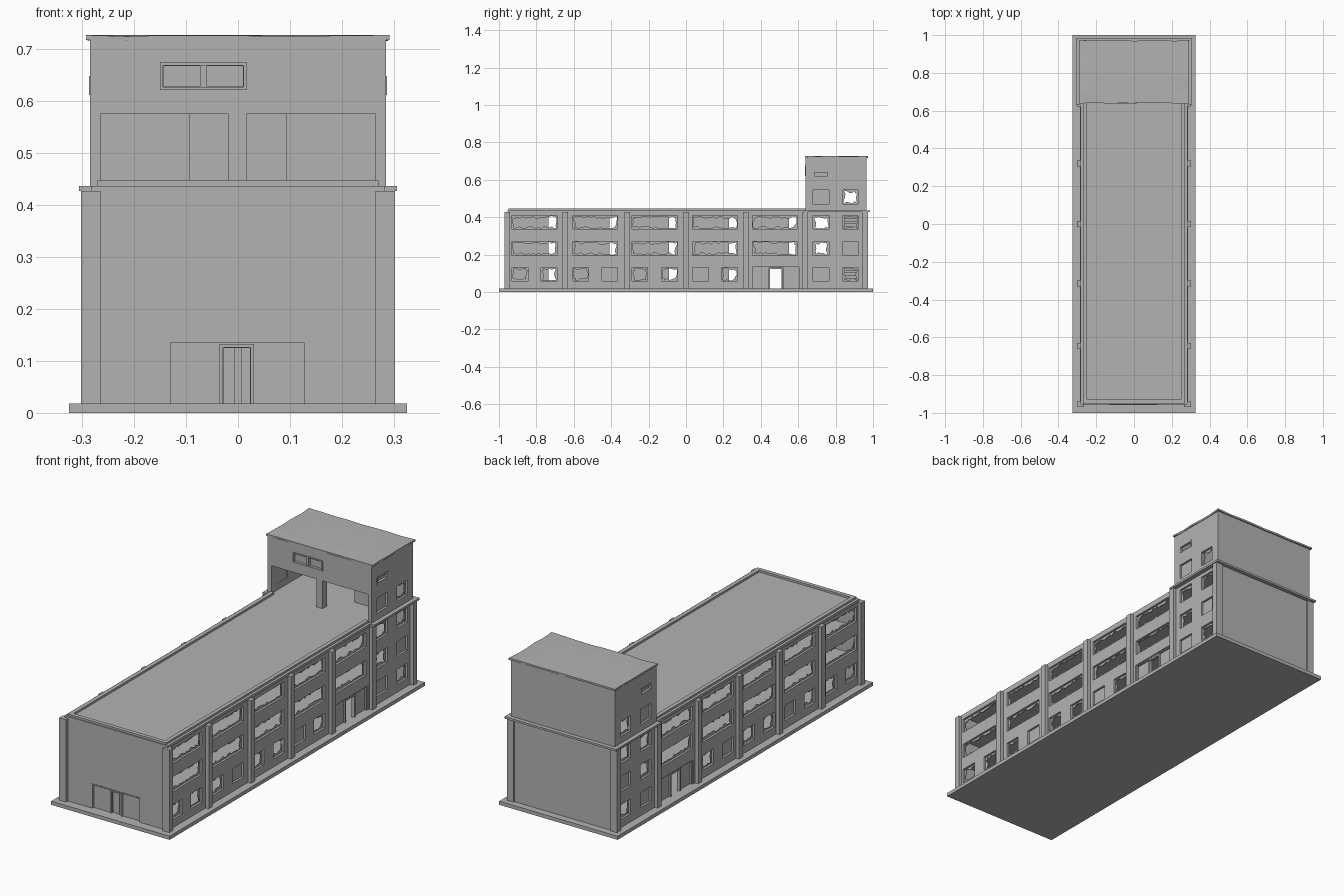
import bpy, bmesh, random
from mathutils import Vector

random.seed(4)
if "Cube" in bpy.data.objects:
    bpy.data.objects.remove(bpy.data.objects["Cube"])

concrete = bpy.data.materials.new("grey concrete")
GREY = (0.45, 0.45, 0.45, 1)
concrete.use_nodes = True
concrete.diffuse_color = GREY
concrete.node_tree.nodes["Principled BSDF"].inputs["Base Color"].default_value = GREY


def finish(name, bm, thick=0, mirror=False):
    """Turn a bmesh into an object, optionally thickened and mirrored across x."""
    bmesh.ops.recalc_face_normals(bm, faces=bm.faces)
    mesh = bpy.data.meshes.new(name)
    bm.to_mesh(mesh)
    bm.free()
    ob = bpy.data.objects.new(name, mesh)
    bpy.context.collection.objects.link(ob)
    mesh.materials.append(concrete)
    if thick:
        m = ob.modifiers.new("thickness", 'SOLIDIFY')
        m.thickness, m.offset = thick, 0
    if mirror:
        m = ob.modifiers.new("mirror", 'MIRROR')
        m.use_mirror_merge = False
    return ob


def boxes(name, spans, mirror=False):
    """One object of axis-aligned boxes given as x, y and z spans."""
    bm = bmesh.new()
    for span in spans:
        lo, hi = Vector(span[0::2]), Vector(span[1::2])
        for v in bmesh.ops.create_cube(bm, size=1)["verts"]:
            v.co = (lo + hi) / 2 + v.co * (hi - lo)
    return finish(name, bm, mirror=mirror)


def place(axis, at, u, z):
    return (at, u, z) if axis == "x" else (u, at, z)


def wall(name, axis, at, area, holes=(), thick=0.02, mirror=False):
    """Upright wall facing the axis, with rectangular openings left out."""
    us = sorted({area[0], area[1], *(e for h in holes for e in h[:2])})
    zs = sorted({area[2], area[3], *(e for h in holes for e in h[2:])})
    bm = bmesh.new()
    grid = [[bm.verts.new(place(axis, at, u, z)) for z in zs] for u in us]
    for i in range(len(us) - 1):
        for j in range(len(zs) - 1):
            u, z = (us[i] + us[i + 1]) / 2, (zs[j] + zs[j + 1]) / 2
            if not any(h[0] < u < h[1] and h[2] < z < h[3] for h in holes):
                bm.faces.new((grid[i][j], grid[i + 1][j], grid[i + 1][j + 1], grid[i][j + 1]))
    loose = [v for v in bm.verts if not v.link_faces]
    bmesh.ops.delete(bm, geom=loose, context='VERTS')
    return finish(name, bm, thick, mirror)


def frame(axis, at, depth, rect, w):
    """Box spans of a door or window frame lying inside a rectangle."""
    a, b, c, d = rect
    bars = [(a, a + w, c, d), (b - w, b, c, d), (a + w, b - w, d - w, d)]
    if c > BASE:
        bars.append((a + w, b - w, c, c + w))
    if axis == "x":
        return [(at, at + depth, *bar) for bar in bars]
    return [(*bar[:2], at, at + depth, *bar[2:]) for bar in bars]


def jagged_panes(name, x, rects):
    """Thin ragged remains around the edge of each broken window."""
    bm = bmesh.new()
    for a, b, c, d in rects:
        n = max(4, int((b - a) / 0.014))
        edge = [(a + (b - a) * i / n, c) for i in range(n)]
        edge += [(b, c + (d - c) * i / 4) for i in range(4)]
        edge += [(b - (b - a) * i / n, d) for i in range(n)]
        edge += [(a, d - (d - c) * i / 4) for i in range(4)]
        ring = []
        for u, z in edge:
            r = random.choice((0.002, 0.005, 0.009, 0.014)) + random.uniform(0, 0.003)
            inner = (min(max(u, a + r), b - r), min(max(z, c + r), d - r))
            ring.append((bm.verts.new((x, u, z)), bm.verts.new((x, *inner))))
        for (p, q), (s, t) in zip(ring, ring[1:] + ring[:1]):
            bm.faces.new((p, s, t, q))
    return finish(name, bm, 0.004, True)


BASE, CORNICE, TOP = 0.018, 0.427, 0.718
PILASTERS = [-0.955, -0.645, -0.315, 0.0, 0.32, 0.638, 0.957]
BAYS = [(-0.93, -0.69), (-0.605, -0.365), (-0.29, -0.045), (0.035, 0.275), (0.355, 0.595)]
ROWS = [(0.058, 0.132), (0.196, 0.27), (0.336, 0.408)]
TOWER_PAIR = [(0.68, 0.765), (0.84, 0.92)]

# Ground slab, storeys and lower roof
boxes("ground_slab", [(-0.325, 0.325, -1, 1, 0, BASE)])
boxes("storey_floors", [(-0.268, 0.268, -0.94, 0.95, z, z + 0.012) for z in (0.155, 0.295)])
boxes("main_roof", [(-0.283, 0.283, -0.955, 0.965, 0.425, 0.437)])
boxes("roof_parapet", [(-0.27, 0.27, -0.95, -0.93, 0.437, 0.447),
                       (-0.27, -0.25, -0.93, 0.64, 0.437, 0.447),
                       (0.25, 0.27, -0.93, 0.64, 0.437, 0.447)])
boxes("pilasters", [(0.265, 0.302, y - 0.015, y + 0.015, BASE, CORNICE) for y in PILASTERS], True)

# Window layout of one long side: broken ones and boarded ones
broken, boarded = [], []
for row in (1, 2):
    broken += [(*bay, *ROWS[row]) for bay in BAYS]
for i, (a, b) in enumerate(BAYS[:4]):
    for k, span in enumerate([(a, a + 0.085), (b - 0.085, b)]):
        (boarded if (i, k) in ((1, 1), (3, 0)) else broken).append((*span, *ROWS[0]))
for row in range(3):
    for k, span in enumerate(TOWER_PAIR):
        (boarded if (row, k) in ((0, 0), (1, 1)) else broken).append((*span, *ROWS[row]))
side_portal = (0.35, 0.61, BASE, 0.138)
side_door = (0.45, 0.51, BASE, 0.125)

# Long side walls
wall("side_walls", "x", 0.275, (-0.955, 0.965, BASE, 0.426), broken + boarded + [side_portal], mirror=True)
jagged_panes("broken_windows", 0.272, broken)
boxes("boarded_windows", [(0.266, 0.274, *r) for r in boarded], True)
wall("side_entrance_panel", "x", 0.268, side_portal, [side_door], 0.006, True)
boxes("side_entrance_frames", frame("x", 0.27, 0.01, side_portal, 0.005)
      + frame("x", 0.268, 0.012, (0.44, 0.52, BASE, 0.132), 0.008), True)

# Front wall with its entrance, and back wall
portal = (-0.13, 0.127, BASE, 0.14)
door = (-0.028, 0.023, BASE, 0.125)
wall("front_wall", "y", -0.945, (-0.283, 0.283, BASE, 0.426), [portal])
wall("front_entrance_panel", "y", -0.941, portal, [door], 0.006)
boxes("front_door", [(-0.028, 0.023, -0.937, -0.932, BASE, 0.125)])
boxes("front_entrance_frame", frame("y", -0.95, 0.01, (-0.036, 0.031, BASE, 0.133), 0.007)
      + [(-0.13, 0.127, -0.957, -0.94, 0.135, 0.14)])
wall("back_wall", "y", 0.955, (-0.285, 0.285, BASE, TOP))

# Inner dividing wall with doorways
gaps = [(b - 0.045, b + 0.005, BASE, 0.42) for a, b in BAYS]
wall("dividing_wall", "x", 0, (-0.94, 0.64, BASE, 0.426), gaps + [(0.44, 0.52, BASE, 0.126)], 0.015)

# Stair flights inside the tower
boxes("stairs", [(-0.2 + 0.04 * i, -0.16 + 0.04 * i, 0.84, 0.94, z + 0.0138 * i, z + 0.0138 * (i + 1))
                 for z in (BASE, 0.307) for i in range(9 if z > BASE else 10)])

# Cornice around the tower
boxes("tower_cornice", [(-0.306, 0.306, 0.63, 0.64, CORNICE, 0.437),
                        (-0.306, 0.306, 0.96, 0.985, CORNICE, 0.437),
                        (0.27, 0.306, 0.64, 0.96, CORNICE, 0.437),
                        (-0.306, -0.27, 0.64, 0.96, CORNICE, 0.437)])

# Upper tower walls
upper_broken = [(0.84, 0.92, 0.47, 0.545)]
upper_boarded = [(0.68, 0.765, 0.47, 0.545)]
vent = (0.678, 0.765, 0.612, 0.648)
wall("tower_side_walls", "x", 0.275, (0.64, 0.965, 0.437, TOP), upper_broken + upper_boarded + [vent], mirror=True)
jagged_panes("tower_broken_windows", 0.272, upper_broken)
boxes("tower_boarded_windows", [(0.266, 0.274, *r) for r in upper_boarded + [vent]], True)
boxes("vent_frame", frame("x", 0.275, 0.012, vent, 0.008), True)

panes = [(-0.143, -0.073, 0.628, 0.668), (-0.06, 0.01, 0.628, 0.668)]
openings = [(-0.27, -0.018, 0.437, 0.575), (0.016, 0.27, 0.437, 0.575)]
wall("tower_front_wall", "y", 0.65, (-0.285, 0.285, 0.437, TOP), panes + openings)
boxes("tower_front_panes", [(a, b, 0.652, 0.658, c, d) for a, b, c, d in panes])
boxes("tower_window_frame", frame("y", 0.637, 0.008, (-0.15, 0.017, 0.621, 0.675), 0.006))
boxes("tower_pillar", [(-0.018, 0.016, 0.64, 0.675, 0.437, 0.575)])
boxes("tower_inner_blocks", [(0.092, 0.266, 0.78, 0.83, 0.437, 0.6),
                             (-0.266, -0.092, 0.925, 0.95, 0.437, 0.6)])

# Weathered tower roof with a ragged rim
bm = bmesh.new()
bmesh.ops.create_grid(bm, x_segments=8, y_segments=5, size=1)
for v in bm.verts:
    rim = max(abs(v.co.x), abs(v.co.y)) > 0.99
    corner = min(abs(v.co.x), abs(v.co.y)) > 0.99
    chip = random.uniform(0, 0.006) if rim and not corner else 0
    v.co = (v.co.x * (0.292 - chip), 0.805 + v.co.y * (0.168 - chip), 0.7225 - chip * 0.4)
finish("tower_roof", bm, 0.009)
